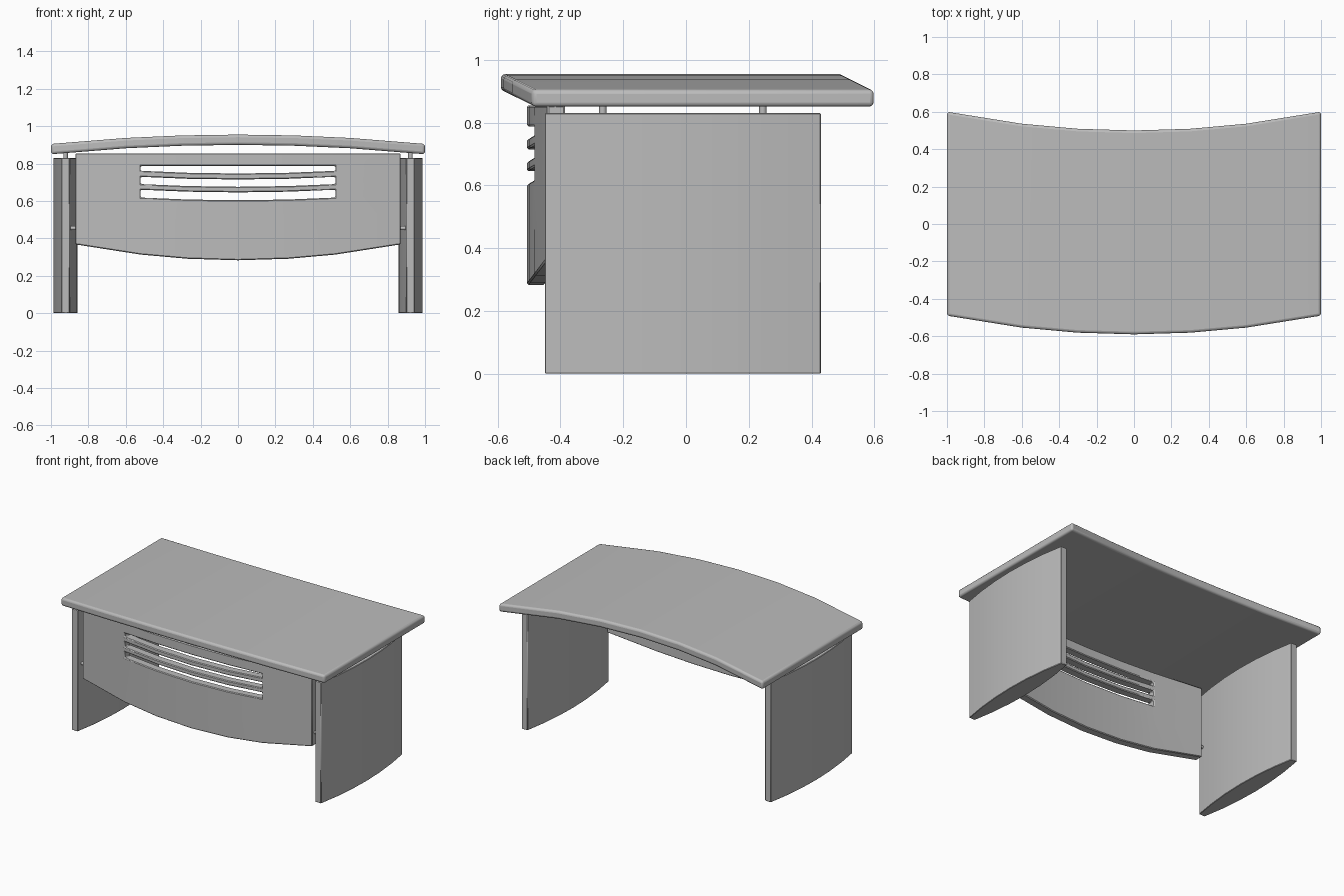
import bpy
import bmesh
from math import radians
from mathutils import Matrix, Vector

cube = bpy.data.objects.get("Cube")
if cube:
    bpy.data.objects.remove(cube, do_unlink=True)

grey = bpy.data.materials.new("plain grey")
grey.use_nodes = True
grey.diffuse_color = (0.5, 0.5, 0.5, 1)
grey.node_tree.nodes["Principled BSDF"].inputs["Base Color"].default_value = (0.5, 0.5, 0.5, 1)


def finish(name, bm, bevel=0.0, segments=2):
    """Turn a bmesh into a smooth-shaded, optionally bevelled object."""
    bmesh.ops.recalc_face_normals(bm, faces=bm.faces)
    mesh = bpy.data.meshes.new(name)
    bm.to_mesh(mesh)
    bm.free()
    mesh.materials.append(grey)
    obj = bpy.data.objects.new(name, mesh)
    bpy.context.collection.objects.link(obj)
    if bevel:
        mod = obj.modifiers.new("Rounded edges", "BEVEL")
        mod.width, mod.segments = bevel, segments
        mod.limit_method, mod.angle_limit = "ANGLE", radians(40)
    bpy.ops.object.select_all(action="DESELECT")
    obj.select_set(True)
    bpy.context.view_layer.objects.active = obj
    bpy.ops.object.shade_smooth_by_angle(angle=radians(35))
    return obj


def loft(name, sections, bevel=0.0, segments=2):
    """Join matching cross-sections into a closed solid."""
    bm = bmesh.new()
    rings = [[bm.verts.new(p) for p in ring] for ring in sections]
    for a, b in zip(rings, rings[1:]):
        for i in range(len(a)):
            j = (i + 1) % len(a)
            bm.faces.new((a[i], a[j], b[j], b[i]))
    bm.faces.new(rings[0])
    bm.faces.new(rings[-1])
    return finish(name, bm, bevel, segments)


def peg(name, centre, radius, length, axis):
    bm = bmesh.new()
    turn = Vector((0, 0, 1)).rotation_difference(Vector(axis)).to_matrix().to_4x4()
    bmesh.ops.create_cone(bm, cap_ends=True, segments=16, radius1=radius, radius2=radius,
                          depth=length, matrix=Matrix.Translation(centre) @ turn)
    finish(name, bm)


# Desktop: a slab bowed forward and upward in the middle
slab = []
for x in (-1, -0.6, -0.3, 0, 0.3, 0.6, 1):
    bow, base = 0.1 * x * x, 0.9 - 0.05 * x * x
    front, back = -0.59 + bow, 0.5 + bow
    slab.append([(x, front, base), (x, back, base),
                 (x, back, base + 0.055), (x, front, base + 0.055)])
loft("desktop", slab, 0.014, 3)

# Legs: upright slabs, bulging on both faces, with pegs under the desktop
for side, label in ((1, "left"), (-1, "right")):
    mid = 0.922 * side
    rings = []
    for i in range(7):
        t = i / 3 - 1
        half = 0.022 + 0.043 * (1 - t * t)
        y = -0.01 + 0.44 * t
        rings.append([(mid - half, y, 0), (mid + half, y, 0),
                      (mid + half, y, 0.83), (mid - half, y, 0.83)])
    loft(label + "_leg", rings, 0.003, 1)
    for y, place in ((-0.265, "front"), (0.245, "back")):
        peg(f"{label}_{place}_desktop_peg", (mid, y, 0.845), 0.012, 0.05, (0, 0, 1))
    peg(label + "_panel_peg", (0.885 * side, -0.41, 0.455), 0.011, 0.05, (1, 0, 0))

# Front panel: a bowed sheet with three sagging slots left open
columns = (-0.87, -0.52, -0.27, 0, 0.27, 0.52, 0.87)
# each row is its height in the middle and its rise at the panel ends
rows = ((0.283, 0.085), (0.604, 0.04), (0.646, 0.04), (0.676, 0.04),
        (0.715, 0.04), (0.747, 0.04), (0.788, 0), (0.855, 0))
bm = bmesh.new()
grid = []
for z, rise in rows:
    line = []
    for x in columns:
        s = (x / 0.87) ** 2
        line.append(bm.verts.new((x, -0.507 + 0.065 * s, z + rise * s)))
    grid.append(line)
for r in range(len(rows) - 1):
    for c in range(len(columns) - 1):
        if r in (1, 3, 5) and 0 < c < len(columns) - 2:
            continue
        bm.faces.new((grid[r][c], grid[r][c + 1], grid[r + 1][c + 1], grid[r + 1][c]))
front_faces = bm.faces[:]
copy = bmesh.ops.duplicate(bm, geom=front_faces + bm.edges[:] + bm.verts[:])
moved = [v for v in copy["geom"] if isinstance(v, bmesh.types.BMVert)]
bmesh.ops.translate(bm, verts=moved, vec=(0, 0.057, 0))
for edge, twin in list(copy["edge_map"].items()) if "edge_map" in copy else []:
    if edge in front_faces:
        continue
    if edge.is_boundary and edge.verts[0].co.y < twin.verts[0].co.y:
        a, b = edge.verts
        pair = {v.co.to_tuple(4): v for v in twin.verts}
        step = Vector((0, 0.057, 0))
        bm.faces.new((a, b, pair[(b.co + step).to_tuple(4)], pair[(a.co + step).to_tuple(4)]))
finish("front_panel", bm, 0.005, 1)
